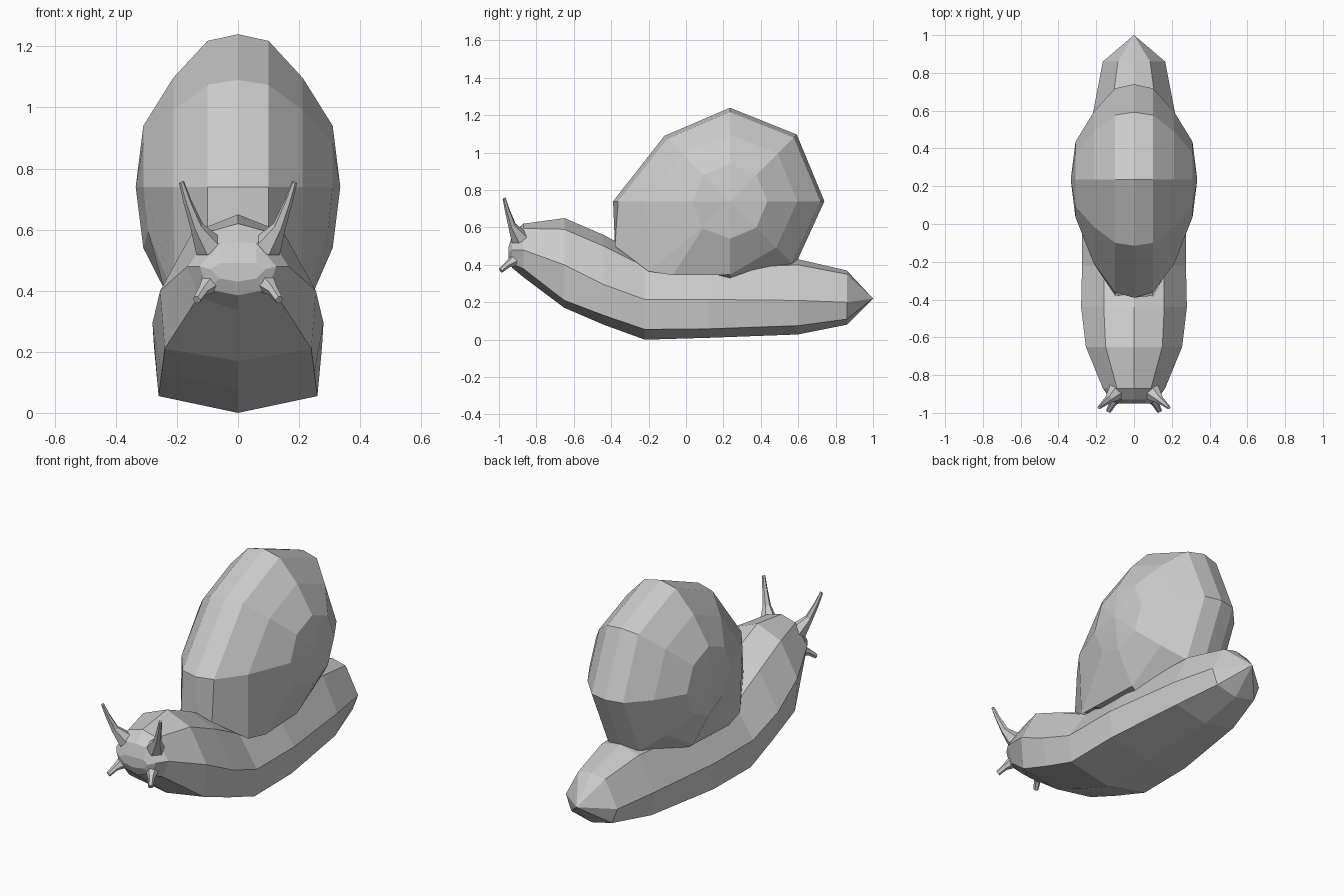
import bpy, bmesh
from math import cos, sin, radians
from mathutils import Vector

if "Cube" in bpy.data.objects:
    bpy.data.objects.remove(bpy.data.objects["Cube"])


def finish(name, bm):
    bmesh.ops.remove_doubles(bm, verts=bm.verts, dist=0.0005)
    bmesh.ops.recalc_face_normals(bm, faces=bm.faces)
    me = bpy.data.meshes.new(name)
    bm.to_mesh(me)
    bm.free()
    ob = bpy.data.objects.new(name, me)
    bpy.context.collection.objects.link(ob)
    return ob


def bridge(bm, a, b):
    n = len(a)
    for i in range(n):
        j = (i + 1) % n
        bm.faces.new((a[i], a[j], b[j], b[i]))


# Body: mirrored eight-sided sections, nose to tail
# y, bottom z, lower (x, z), middle (x, z), shoulder (x, z), top z
sections = [
    (-0.95, 0.43, (0.06, 0.44), (0.09, 0.47), (0.06, 0.49), 0.49),
    (-0.93, 0.385, (0.10, 0.405), (0.125, 0.48), (0.06, 0.555), 0.56),
    (-0.87, 0.335, (0.13, 0.38), (0.165, 0.48), (0.09, 0.595), 0.62),
    (-0.65, 0.17, (0.24, 0.21), (0.255, 0.40), (0.15, 0.59), 0.65),
    (-0.44, 0.08, (0.25, 0.13), (0.28, 0.295), (0.16, 0.50), 0.56),
    (-0.22, 0.0, (0.26, 0.055), (0.275, 0.215), (0.16, 0.39), 0.44),
    (0.12, 0.01, (0.26, 0.058), (0.275, 0.215), (0.16, 0.38), 0.40),
    (0.60, 0.028, (0.20, 0.075), (0.215, 0.21), (0.12, 0.40), 0.43),
    (0.86, 0.08, (0.13, 0.11), (0.165, 0.20), (0.085, 0.35), 0.37),
]
bm = bmesh.new()
rings = []
for y, zb, lo, mid, up, zt in sections:
    right = [lo, mid, up]
    pts = [(0, zb)] + right + [(0, zt)] + [(-x, z) for x, z in reversed(right)]
    rings.append([bm.verts.new((x, y, z)) for x, z in pts])
for a, b in zip(rings, rings[1:]):
    bridge(bm, a, b)
bm.faces.new(rings[0])
tip = bm.verts.new((0, 1.0, 0.22))
for i in range(8):
    bm.faces.new((rings[-1][i], rings[-1][(i + 1) % 8], tip))
finish("body", bm)

# Shell: rounded whorl whose outer radius grows towards the opening
CY, CZ = 0.235, 0.74
profile = [(0, 0.50), (0.10, 0.478), (0.212, 0.357), (0.31, 0.20)]
stations = []
for ang, grow in [(270, 1.0), (315, 0.98), (0, 1.01), (45, 1.01),
                  (90, 1.0), (135, 0.99), (180, 1.25)]:
    row = []
    for k, (x, r) in enumerate(profile):
        g = 1 if k == 3 else grow
        if ang == 270 and k == 2:
            g = 1.1
        a = radians(ang)
        row.append((x, CY + r * g * cos(a), CZ + r * g * sin(a)))
    stations.append(row)
# Opening lip resting on the back
stations.append([(0, -0.37, 0.52), (0.10, -0.38, 0.50),
                 (0.205, -0.20, 0.365), (0.295, 0.085, 0.60)])
stations.append([(0, -0.05, 0.37), (0.10, -0.05, 0.36),
                 (0.225, -0.07, 0.345), (0.295, 0.09, 0.595)])
bm = bmesh.new()
shell_rows = []
for row in stations:
    full = [(-x, y, z) for x, y, z in reversed(row[1:])] + row
    shell_rows.append([bm.verts.new(p) for p in full])
hubs = [bm.verts.new((s * 0.335, CY, CZ)) for s in (-1, 1)]
for i, a in enumerate(shell_rows):
    b = shell_rows[(i + 1) % len(shell_rows)]
    for k in range(len(a) - 1):
        bm.faces.new((a[k], a[k + 1], b[k + 1], b[k]))
    bm.faces.new((a[0], b[0], hubs[0]))
    bm.faces.new((a[-1], b[-1], hubs[1]))
finish("shell", bm)


# Feelers: tapered six-sided tubes along a short path
def feeler(name, path, side):
    bm = bmesh.new()
    pts = [Vector((p[0] * side, p[1], p[2])) for p in path]
    rot = (pts[-1] - pts[0]).to_track_quat('Z', 'Y')
    rows = []
    for p, (_, _, _, r) in zip(pts, path):
        rows.append([bm.verts.new(p + rot @ Vector((r * cos(radians(60 * i)),
                                                    r * sin(radians(60 * i)), 0)))
                     for i in range(6)])
    for a, b in zip(rows, rows[1:]):
        bridge(bm, a, b)
    bm.faces.new(rows[0])
    bm.faces.new(rows[-1])
    finish(name, bm)


eye_path = [(0.09, -0.885, 0.54, 0.052), (0.135, -0.93, 0.61, 0.022),
            (0.165, -0.955, 0.69, 0.014), (0.185, -0.972, 0.755, 0.009)]
mouth_path = [(0.085, -0.90, 0.43, 0.04), (0.115, -0.955, 0.40, 0.018),
              (0.135, -0.99, 0.37, 0.014)]
for side, label in ((-1, "left"), (1, "right")):
    feeler("eye_stalk_" + label, eye_path, side)
    feeler("lower_feeler_" + label, mouth_path, side)
